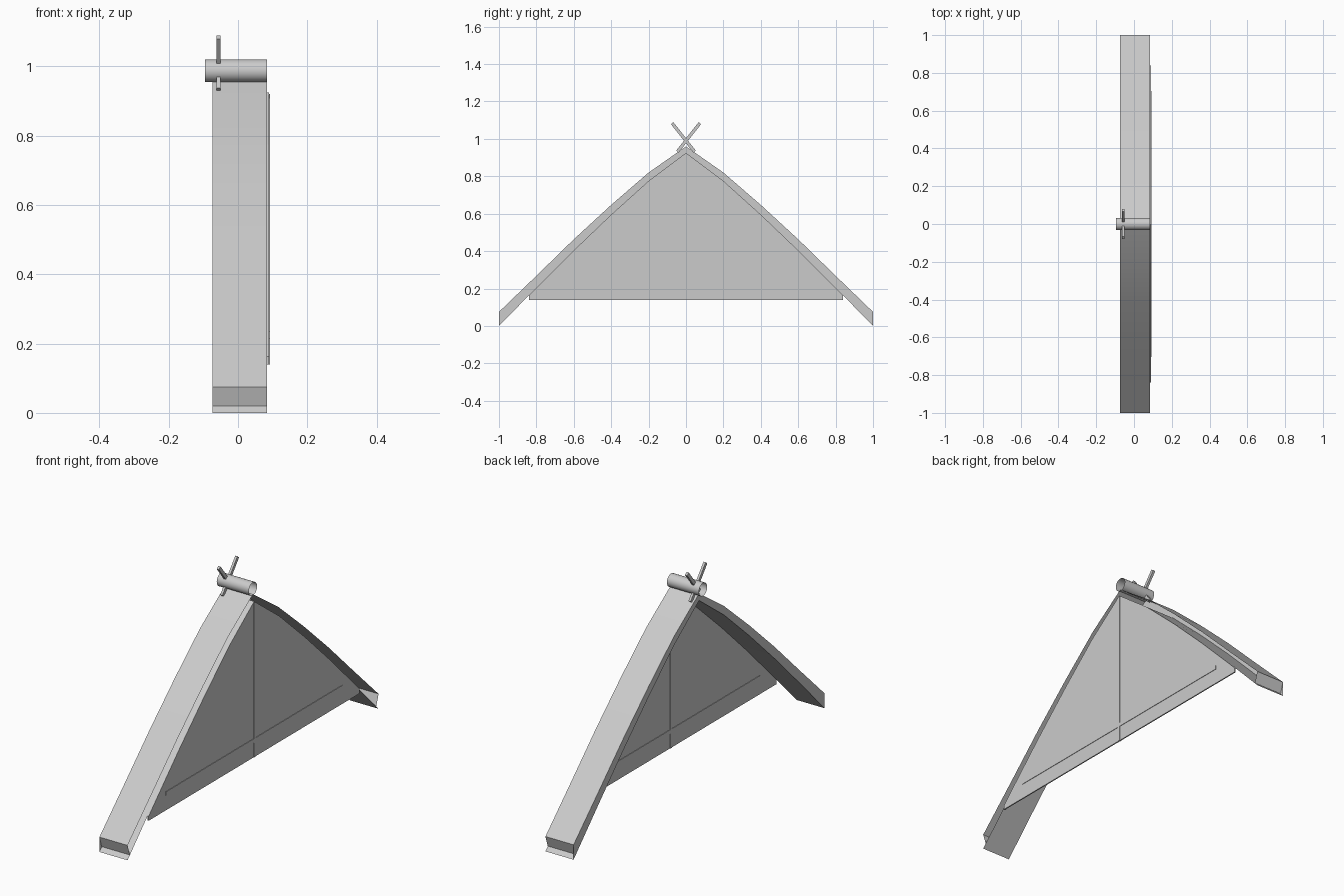
import bpy, bmesh
from math import radians, atan2, hypot
from mathutils import Matrix

if "Cube" in bpy.data.objects:
    bpy.data.objects.remove(bpy.data.objects["Cube"])

X0, X1 = -0.073, 0.084
TOP = [(0, .96), (.2, .82), (.4, .647), (.6, .463), (.8, .268), (1, .075)]
LOW = [(0, .925), (.2, .775), (.4, .595), (.6, .404), (.8, .204), (1, 0)]


def full(half):
    return [(-y, z) for y, z in reversed(half[1:])] + half


def add_object(name, bm, smooth=None):
    mesh = bpy.data.meshes.new(name)
    bm.to_mesh(mesh)
    bm.free()
    ob = bpy.data.objects.new(name, mesh)
    bpy.context.collection.objects.link(ob)
    if smooth:
        bpy.ops.object.select_all(action='DESELECT')
        ob.select_set(True)
        bpy.context.view_layer.objects.active = ob
        bpy.ops.object.shade_smooth_by_angle(angle=radians(smooth))
    return ob


def box(name, center, size, tilt=0):
    bm = bmesh.new()
    m = (Matrix.Translation(center) @ Matrix.Rotation(tilt, 4, 'X')
         @ Matrix.Diagonal((*size, 1)))
    bmesh.ops.create_cube(bm, size=1, matrix=m)
    return add_object(name, bm)


# Curved roof: top skin, soffit and back edge, open on the gable side
bm = bmesh.new()
row = lambda x, pts: [bm.verts.new((x, y, z)) for y, z in full(pts)]
ta, tb = row(X0, TOP), row(X1, TOP)
la, lb = row(X0, LOW), row(X1, LOW)
for i in range(len(ta) - 1):
    bm.faces.new((ta[i], tb[i], tb[i + 1], ta[i + 1]))
    bm.faces.new((la[i], la[i + 1], lb[i + 1], lb[i]))
    bm.faces.new((la[i], ta[i], ta[i + 1], la[i + 1]))
# Eave ends lean slightly inward
for s, e in ((-1, 0), (1, -1)):
    a, b = [bm.verts.new((x, s * .982, .02)) for x in (X0, X1)]
    f = (a, b, tb[e], ta[e])
    bm.faces.new(f if s < 0 else f[::-1])
add_object("roof", bm, 20)

# Gable wall under the soffit curve
bm = bmesh.new()
half = LOW[:-2] + [(.8, .204), (.84, .163), (.84, .14)]
vs = [bm.verts.new((X1, y, z)) for y, z in full(half)]
face = bm.faces.new(vs)
ext = bmesh.ops.extrude_face_region(bm, geom=[face])
bmesh.ops.translate(bm, vec=(.006, 0, 0),
                    verts=[v for v in ext['geom'] if isinstance(v, bmesh.types.BMVert)])
bmesh.ops.recalc_face_normals(bm, faces=bm.faces)
add_object("gable_wall", bm)

# Battens on both sides of the gable wall
box("gable_post", (.087, 0, .53), (.011, .012, .78))
box("gable_rail", (.087, 0, .225), (.011, 1.41, .02))

# Open ridge log
bm = bmesh.new()
bmesh.ops.create_cone(bm, cap_ends=False, segments=20, radius1=.033, radius2=.033,
                      depth=.179, matrix=Matrix.Translation((-.006, 0, .987))
                      @ Matrix.Rotation(radians(90), 4, 'Y'))
add_object("ridge_log", bm, 40)

# Crossed finials through the log
for side, s in (("left", -1), ("right", 1)):
    dy, dz = s * .12, .152
    box(f"finial_{side}", (-.0565, s * .014, 1.008),
        (.012, .017, hypot(dy, dz)), -atan2(dy, dz))
